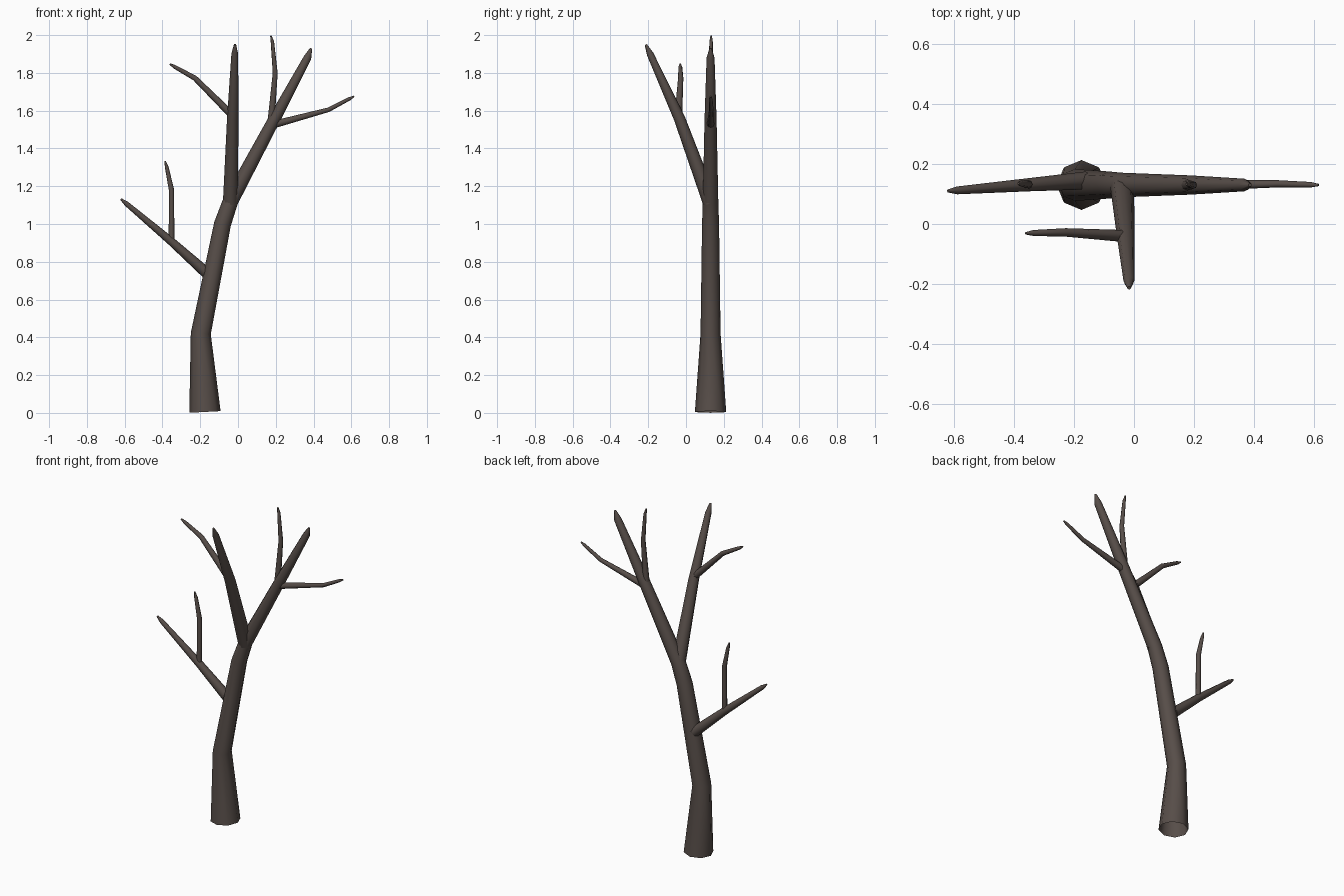
import bpy, bmesh, math
from mathutils import Vector

if "Cube" in bpy.data.objects:
    bpy.data.objects.remove(bpy.data.objects["Cube"])

bark = bpy.data.materials.new("dark_bark")
bark.diffuse_color = (0.095, 0.075, 0.066, 1)
bark.use_nodes = True
bark.node_tree.nodes["Principled BSDF"].inputs["Base Color"].default_value = bark.diffuse_color
SIDES = 8


def limb(name, path, ref=(0, 1, 0), cap_start=True):
    """Tapered eight-sided tube through (x, y, z, radius) points, ending in a pointed tip."""
    bm = bmesh.new()
    pts = [Vector(p[:3]) for p in path]
    rings = []
    for i, p in enumerate(pts):
        a, b = pts[max(i - 1, 0)], pts[min(i + 1, len(pts) - 1)]
        # average of neighbouring directions
        t = ((p - a).normalized() + (b - p).normalized()).normalized()
        r = Vector(ref)
        u = (r - t * r.dot(t)).normalized()
        v = u.cross(t)
        ring = []
        for k in range(SIDES):
            ang = 2 * math.pi * k / SIDES
            ring.append(bm.verts.new(p + path[i][3] * (u * math.cos(ang) + v * math.sin(ang))))
        rings.append(ring)
    for lo, hi in zip(rings, rings[1:]):
        for k in range(SIDES):
            n = (k + 1) % SIDES
            bm.faces.new((lo[k], lo[n], hi[n], hi[k]))
    bm.faces.new(rings[-1])
    if cap_start:
        bm.faces.new(rings[0][::-1])
    bmesh.ops.recalc_face_normals(bm, faces=bm.faces)
    if not cap_start:  # open tube: make sure the normals point outwards
        f = min(bm.faces, key=lambda f: f.calc_center_median().z)
        if (f.calc_center_median() - pts[0]).dot(f.normal) < 0:
            bmesh.ops.reverse_faces(bm, faces=bm.faces)
    me = bpy.data.meshes.new(name)
    bm.to_mesh(me)
    bm.free()
    me.materials.append(bark)
    for f in me.polygons:
        f.use_smooth = len(f.vertices) == 4
    ob = bpy.data.objects.new(name, me)
    bpy.context.collection.objects.link(ob)
    return ob


# trunk, open at the base, bending into the right-hand main branch
limb("trunk", [(-0.175, 0.13, 0.005, 0.083), (-0.197, 0.13, 0.42, 0.053),
               (-0.082, 0.13, 1.0, 0.045), (-0.04, 0.13, 1.12, 0.041),
               (0.19, 0.13, 1.55, 0.032), (0.368, 0.13, 1.88, 0.021),
               (0.387, 0.13, 1.93, 0.006)], cap_start=False)

# front main branch
limb("front_branch", [(-0.04, 0.13, 1.11, 0.04), (-0.028, -0.035, 1.56, 0.030),
                      (-0.017, -0.19, 1.90, 0.018), (-0.016, -0.213, 1.95, 0.006)], ref=(1, 0, 0))

# low left branch
limb("low_branch", [(-0.16, 0.145, 0.735, 0.03), (-0.35, 0.131, 0.905, 0.022),
                    (-0.59, 0.112, 1.107, 0.013), (-0.62, 0.11, 1.132, 0.005)])

# thin twigs
limb("low_twig", [(-0.352, 0.131, 0.90, 0.015), (-0.352, 0.133, 1.18, 0.014),
                  (-0.377, 0.135, 1.30, 0.010), (-0.386, 0.135, 1.333, 0.004)])
limb("front_twig", [(-0.035, -0.04, 1.58, 0.02), (-0.228, -0.028, 1.772, 0.014),
                    (-0.335, -0.03, 1.832, 0.010), (-0.361, -0.031, 1.847, 0.004)])
limb("upper_twig", [(0.174, 0.13, 1.53, 0.019), (0.197, 0.13, 1.80, 0.013),
                    (0.182, 0.133, 1.965, 0.009), (0.174, 0.133, 1.997, 0.004)])
limb("right_twig", [(0.19, 0.13, 1.527, 0.02), (0.48, 0.134, 1.605, 0.012),
                    (0.59, 0.131, 1.663, 0.009), (0.615, 0.13, 1.676, 0.004)])
